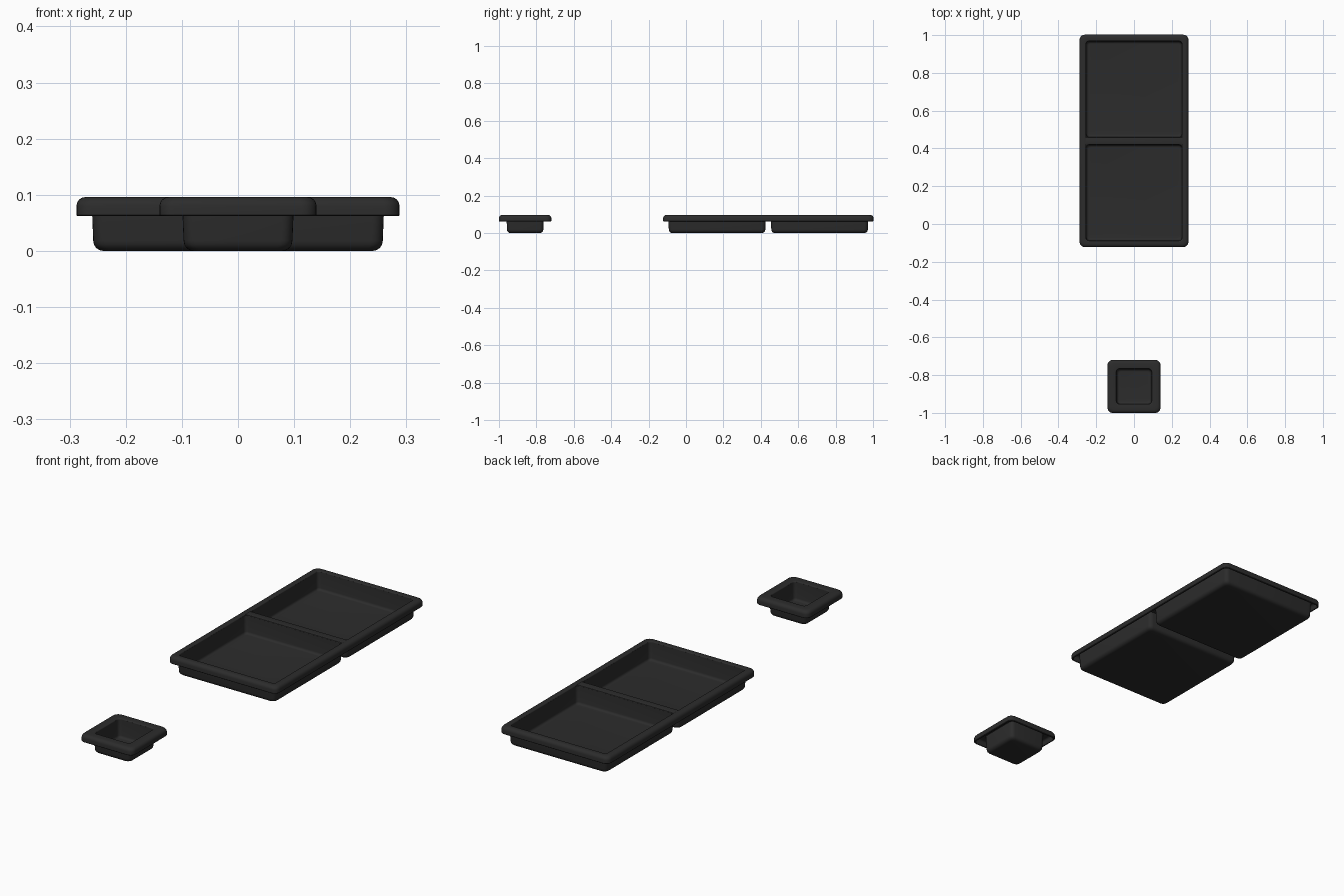
import bpy, bmesh, math

if "Cube" in bpy.data.objects:
    bpy.data.objects.remove(bpy.data.objects["Cube"])

black = bpy.data.materials.new("matte_black")
black.diffuse_color = (0.025, 0.025, 0.025, 1)
black.use_nodes = True
black.node_tree.nodes["Principled BSDF"].inputs["Base Color"].default_value = black.diffuse_color


def ring(bm, hx, hy, z, r, cy, seg=5):
    """Rounded rectangle of vertices at height z."""
    verts = []
    for k, (sx, sy) in enumerate([(1, 1), (-1, 1), (-1, -1), (1, -1)]):
        for i in range(seg + 1):
            a = math.radians(90 * k + 90 * i / seg)
            verts.append(bm.verts.new((sx * (hx - r) + r * math.cos(a),
                                       cy + sy * (hy - r) + r * math.sin(a), z)))
    return verts


def loft(name, hx, hy, cy, profile, capped):
    """Sweep (outward offset, height, corner radius) points round a rectangle.
    Capped lofts end in flat faces, others close into a frame."""
    bm = bmesh.new()
    rings = [ring(bm, hx + d, hy + d, z, r, cy) for d, z, r in profile]
    pairs = list(zip(rings, rings[1:]))
    if capped:
        bm.faces.new(rings[0])
        bm.faces.new(rings[-1])
    else:
        pairs.append((rings[-1], rings[0]))
    for a, b in pairs:
        n = len(a)
        for i in range(n):
            bm.faces.new((a[i], a[(i + 1) % n], b[(i + 1) % n], b[i]))
    bmesh.ops.recalc_face_normals(bm, faces=bm.faces)
    me = bpy.data.meshes.new(name)
    bm.to_mesh(me)
    bm.free()
    me.materials.append(black)
    ob = bpy.data.objects.new(name, me)
    bpy.context.collection.objects.link(ob)
    bpy.context.view_layer.objects.active = ob
    ob.select_set(True)
    bpy.ops.object.shade_smooth_by_angle(angle=math.radians(35))
    ob.select_set(False)
    return ob


def arc(d, z, rad, start, end, corner, n=4):
    """Fillet points of a profile, angles in degrees."""
    return [(d + rad * math.cos(math.radians(start + (end - start) * i / n)),
             z + rad * math.sin(math.radians(start + (end - start) * i / n)),
             corner) for i in range(n + 1)]


TOP, LIP, T = 0.096, 0.062, 0.007


def cup(name, half, cy):
    """Open thin-walled square cup with rounded bottom edges."""
    outside = arc(-0.021, 0.018, 0.018, -90, 0, 0.02) + [(0, TOP - 0.004, 0.02)]
    inside = [(-T, TOP - 0.004, 0.015)] + arc(-0.021, 0.018, 0.011, 0, -90, 0.015)
    return loft(name, half, half, cy, outside + inside, True)


def rim(name, hx, hy, cy, over):
    """Flat border with a rounded, turned-down lip."""
    profile = arc(-T + 0.005, TOP - 0.005, 0.005, 180, 90, 0.016, 3)
    profile += arc(over - 0.016, TOP - 0.016, 0.016, 90, 0, 0.026)
    profile += [(over, LIP + 0.002, 0.026), (over - 0.002, LIP, 0.025),
                (over - T, LIP, 0.02)]
    profile += arc(over - 0.016, TOP - 0.016, 0.009, 0, 90, 0.02)
    profile += [(-T, TOP - 0.009, 0.016)]
    return loft(name, hx, hy, cy, profile, False)


# Small square dish
cup("small_dish_cup", 0.10, -0.86)
rim("small_dish_rim", 0.10, 0.10, -0.86, 0.04)

# Large two-compartment tray
CY, HALF = 0.44, 0.261
for name, side in (("front_compartment", -1), ("back_compartment", 1)):
    cup(name, HALF, CY + side * (0.013 + HALF))
rim("tray_rim", HALF, 0.535, CY, 0.027)

# Rounded bridge between the two compartments
bridge = [(0, TOP - 0.009, 0.002), (0, TOP - 0.005, 0.002),
          (-0.0015, TOP - 0.0015, 0.002), (-0.005, TOP, 0.002)]
loft("compartment_divider", HALF - 0.002, 0.02, CY, bridge, True)
